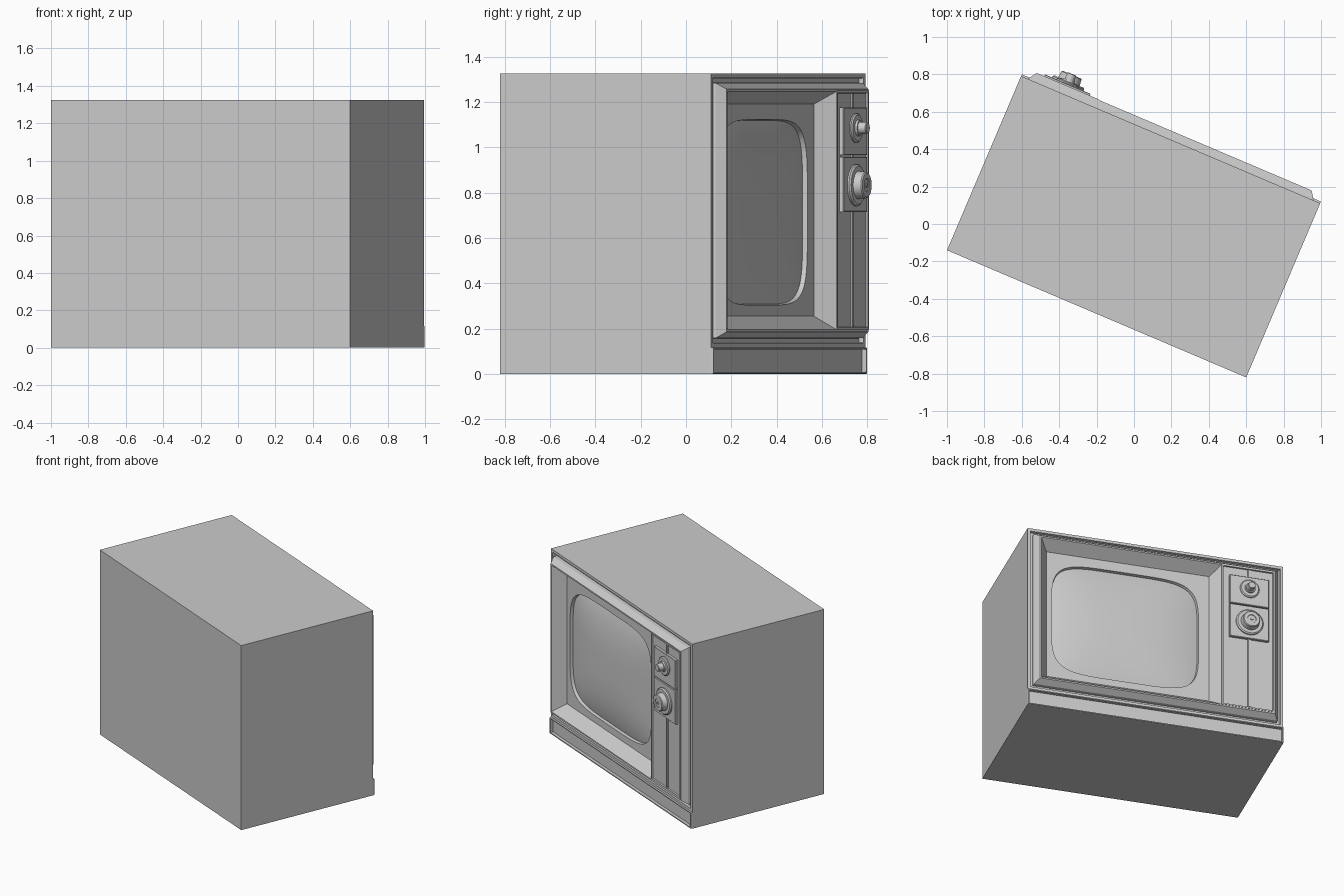
import bpy, bmesh, math
from mathutils import Matrix

if "Cube" in bpy.data.objects:
    bpy.data.objects.remove(bpy.data.objects["Cube"])

# Local frame: u = viewer's right, z = up, d = distance out of the cabinet's front plane.
FRONT = 0.501
PLACE = Matrix.Translation((0, -0.01, 0)) @ Matrix.Rotation(math.radians(156.97), 4, 'Z')


def rect(u0, u1, z0, z1, d):
    return ((u0 + u1) / 2, (z0 + z1) / 2, (u1 - u0) / 2, (z1 - z0) / 2, d, None)


def oval(u, z, hu, hz, d, power=2):
    return (u, z, hu, hz, d, power)


def ring_points(ring, n):
    cu, cz, hu, hz, d, power = ring
    for i in range(n):
        t = math.radians(-135) + 2 * math.pi * i / n
        c, s = math.cos(t), math.sin(t)
        if power is None:
            m = max(abs(c), abs(s))
            c, s = c / m, s / m
        else:
            c = math.copysign(abs(c) ** (2 / power), c)
            s = math.copysign(abs(s) ** (2 / power), s)
        yield (cu + hu * c, -(FRONT + d), cz + hz * s)


def loft(name, rings, n=4, back=False, front=True, smooth=False):
    bm = bmesh.new()
    loops = [[bm.verts.new(p) for p in ring_points(r, n)] for r in rings]
    for a, b in zip(loops, loops[1:]):
        for i in range(n):
            j = (i + 1) % n
            bm.faces.new((a[i], a[j], b[j], b[i]))
    if back:
        bm.faces.new(loops[0][::-1])
    if front:
        bm.faces.new(loops[-1])
    bm.transform(PLACE)
    me = bpy.data.meshes.new(name)
    bm.to_mesh(me)
    bm.free()
    ob = bpy.data.objects.new(name, me)
    bpy.context.collection.objects.link(ob)
    if smooth:
        bpy.ops.object.select_all(action='DESELECT')
        ob.select_set(True)
        bpy.context.view_layer.objects.active = ob
        bpy.ops.object.shade_smooth_by_angle(angle=math.radians(30))
    return ob


def box(name, u0, u1, z0, z1, d0, d1, bevel=0.003):
    return loft(name, [rect(u0, u1, z0, z1, d0), rect(u0, u1, z0, z1, d1 - bevel),
                       rect(u0 + bevel, u1 - bevel, z0 + bevel, z1 - bevel, d1)], back=True)


W, TOP, SPLIT = 0.869, 1.325, 0.117

# Cabinet shell, open at the front
loft("cabinet", [rect(-W, W, 0, TOP, -1.012), rect(-W, W, 0, TOP, 0)], back=True, front=False)

# Stepped front surround: rim, groove, sloped frame
steps = [(0, 0), (0.02, 0), (0.022, -0.02), (0.04, -0.02), (0.042, 0.005), (0.069, 0.045), (0.079, 0.045)]
loft("front_surround", [rect(-W + o, W - o, SPLIT + o, TOP - o, d) for o, d in steps], front=False)

# Plinth with a shallow recessed face
loft("plinth", [rect(-W + o, W - o, o, SPLIT - o, d)
                for o, d in [(0, 0), (0.002, 0.01), (0.009, 0.01), (0.009, -0.012)]])

# Screen bezel sloping in to a panel with a rounded opening
SU, SZ, SW, SH, P = -0.195, 0.713, 0.5, 0.409, 5
MID = 0.437
loft("screen_bezel", [rect(-0.79, MID, 0.196, 1.246, 0.045),
                      rect(-0.73, MID - 0.06, 0.255, 1.19, -0.038),
                      oval(SU, SZ, SW, SH, -0.038, P),
                      oval(SU, SZ, SW - 0.004, SH - 0.004, -0.06, P)],
     n=96, front=False, smooth=True)

# Domed picture tube
dome = [1, 0.97, 0.92, 0.85, 0.75, 0.6, 0.45, 0.3, 0.15, 0.04]
loft("screen_glass", [oval(SU, SZ, SW * r, SH * r, -0.06 + 0.04 * (1 - r ** 3), 2 + (P - 2) * r)
                      for r in dome], n=96, smooth=True)

# Control panel with raised border and centre rib
loft("control_panel", [rect(MID + o, 0.797 - o, 0.196 + o, 1.25 - o, d)
                       for o, d in [(0, 0), (0, 0.048), (0.01, 0.048), (0.012, 0.038)]])
box("panel_rib", 0.615, 0.638, 0.208, 1.238, 0.03, 0.046)

# Dial plates and stepped knobs
KU = 0.622
for name, z0, z1 in (("upper_plate", 0.965, 1.175), ("lower_plate", 0.715, 0.958)):
    box(name, 0.49, 0.755, z0, z1, 0.03, 0.058)


def knob(name, z, profile):
    loft(name, [oval(KU, z, r, r, d) for r, d in profile], n=32, smooth=True)


knob("upper_knob", 1.085, [(0.065, 0.05), (0.065, 0.064), (0.058, 0.07), (0.036, 0.07),
                           (0.034, 0.08), (0.027, 0.08), (0.025, 0.114), (0.022, 0.117)])
knob("lower_knob", 0.833, [(0.092, 0.05), (0.092, 0.066), (0.084, 0.073), (0.062, 0.073),
                           (0.058, 0.108), (0.053, 0.113), (0.03, 0.113), (0.028, 0.109),
                           (0.01, 0.109), (0.009, 0.114)])
